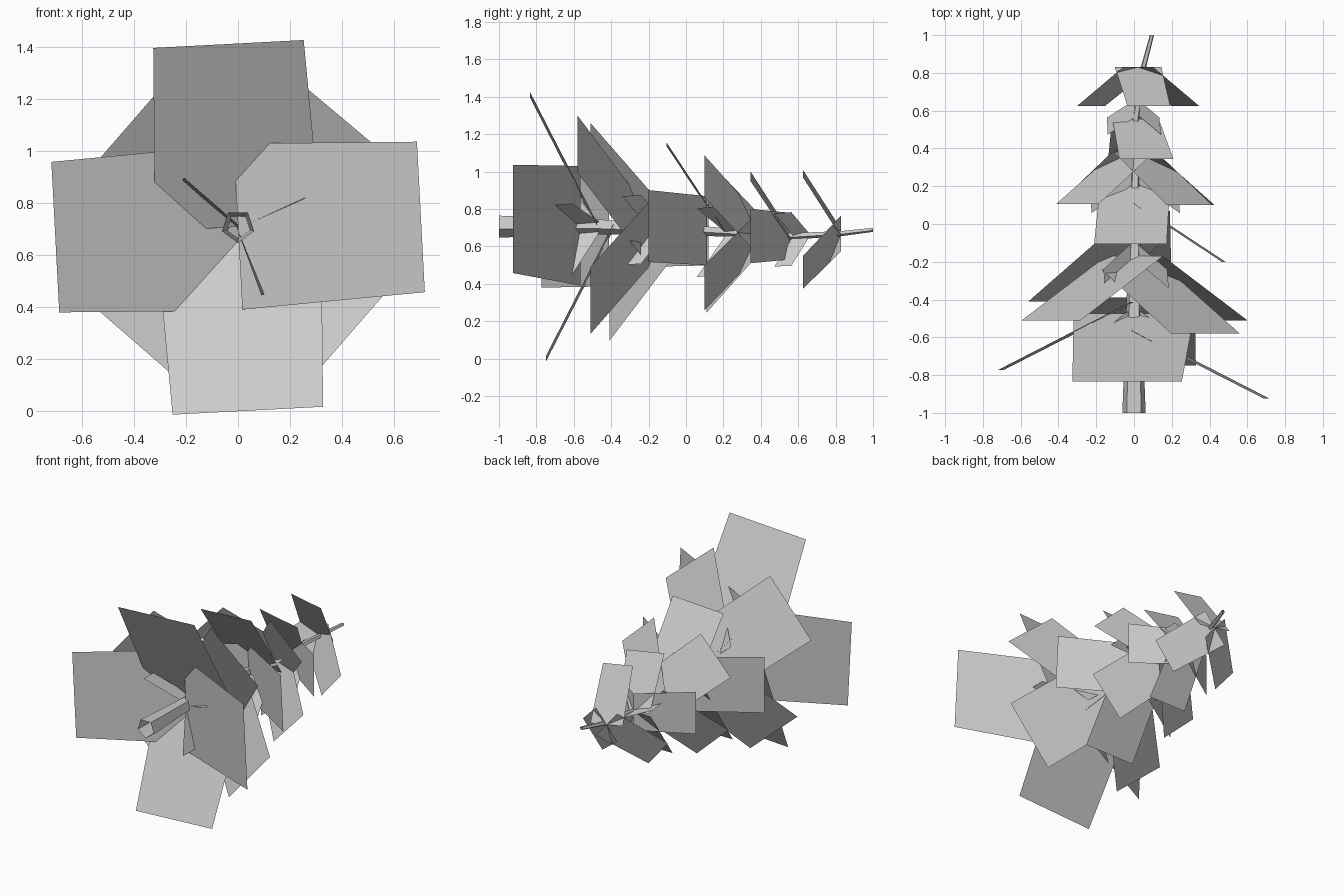
import bpy, bmesh, math
from mathutils import Vector

if "Cube" in bpy.data.objects:
    bpy.data.objects.remove(bpy.data.objects["Cube"])

# trunk centre line: y, x, z, radius
TRUNK = [(-1.0, 0.0, 0.712, 0.065), (-0.5, 0.0, 0.71, 0.045), (0.1, 0.005, 0.685, 0.028),
         (0.55, 0.008, 0.655, 0.02), (0.83, 0.05, 0.67, 0.015), (1.0, 0.095, 0.69, 0.012)]


def make(name, bm):
    me = bpy.data.meshes.new(name)
    bm.to_mesh(me)
    bm.free()
    ob = bpy.data.objects.new(name, me)
    bpy.context.collection.objects.link(ob)
    return ob


def axis(y):
    """Point on the trunk centre line at y."""
    for a, b in zip(TRUNK, TRUNK[1:]):
        if y <= b[0]:
            t = (y - a[0]) / (b[0] - a[0])
            return Vector((a[1] + t * (b[1] - a[1]), y, a[2] + t * (b[2] - a[2])))
    return Vector((TRUNK[-1][1], y, TRUNK[-1][2]))


def radial(deg):
    a = math.radians(deg)
    return Vector((math.cos(a), 0, math.sin(a))), Vector((-math.sin(a), 0, math.cos(a)))


def quad(bm, pts):
    bm.faces.new([bm.verts.new(p) for p in pts])


# tapered five-sided trunk
bm = bmesh.new()
rings = []
for y, x, z, r in TRUNK:
    ring = []
    for i in range(5):
        a = math.radians(-90 + 72 * i)
        ring.append(bm.verts.new((x + r * math.cos(a), y, z + r * math.sin(a))))
    rings.append(ring)
for lo, hi in zip(rings, rings[1:]):
    for i in range(5):
        j = (i + 1) % 5
        bm.faces.new((lo[i], lo[j], hi[j], hi[i]))
make("trunk", bm)

# foliage tiers: start angles, outer y of each card, reach, outer width, inner width, drop
TIERS = [
    ((3, 93, 183, 273), (-0.925, -0.835, -0.772, -0.748), 0.705, 0.58, 0.64, 0.36),
    ((50, 139, 229, 319), (-0.58, -0.51, -0.41, -0.51), 0.585, 0.475, 0.46, 0.34),
    ((3, 93, 180, 270), (-0.2, -0.105, -0.19, -0.24), 0.47, 0.385, 0.37, 0.31),
    ((47, 137, 227, 317), (0.1, 0.105, 0.11, 0.1), 0.42, 0.33, 0.31, 0.28),
    ((0, 80, 180, 270), (0.345, 0.345, 0.345, 0.34), 0.325, 0.29, 0.25, 0.21),
    ((80, 220, 320), (0.625, 0.625, 0.625), 0.325, 0.23, 0.25, 0.205),
]
for n, (angles, ys, reach, w_out, w_in, drop) in enumerate(TIERS, 1):
    bm = bmesh.new()
    for deg, y in zip(angles, ys):
        out, side = radial(deg)
        c = axis(y + drop)
        if n == 6:
            c.x = 0.022
        tip = c + out * reach - Vector((0, drop, 0))
        quad(bm, (tip - side * w_out / 2, tip + side * w_out / 2,
                  c + side * w_in / 2, c - side * w_in / 2))
    make("foliage_tier_%d" % n, bm)

# small twig cards standing edge-on between the tiers: attach y, reach, width, angles
TWIGS = [(-0.5, 0.28, 0.12, (24, 139, 290)), (-0.14, 0.25, 0.1, (45, 130, 245, 310)),
         (0.27, 0.27, 0.1, (30, 150, 300)), (0.62, 0.17, 0.09, (45, 160, 285))]
bm = bmesh.new()
for y, reach, w, angles in TWIGS:
    for deg in angles:
        out, side = radial(deg)
        c = axis(y)
        tip = c + out * reach - Vector((0, 0.6 * reach, 0))
        h = Vector((0, w / 2, 0)) + side * 0.006
        quad(bm, (c - h, tip - h, tip + h, c + h))
make("twigs", bm)
